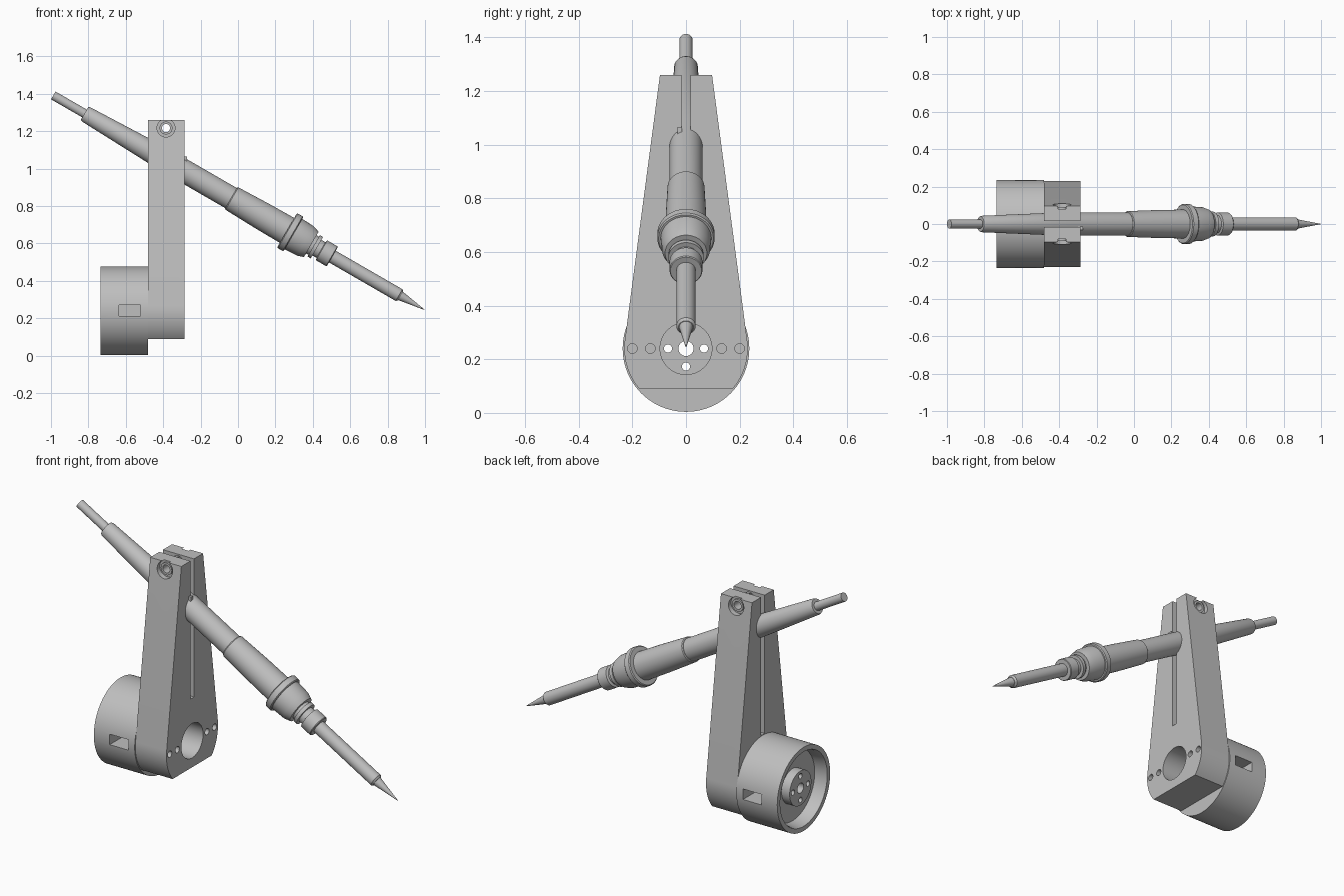
import bpy, bmesh, math
from mathutils import Matrix, Vector

if "Cube" in bpy.data.objects:
    bpy.data.objects.remove(bpy.data.objects["Cube"])

grey = bpy.data.materials.new("plain_grey")
grey.diffuse_color = (0.52, 0.52, 0.52, 1)
grey.use_nodes = True
grey.node_tree.nodes["Principled BSDF"].inputs["Base Color"].default_value = grey.diffuse_color


def make(name, bm, matrix=Matrix()):
    bmesh.ops.recalc_face_normals(bm, faces=bm.faces)
    me = bpy.data.meshes.new(name)
    bm.to_mesh(me)
    bm.free()
    me.transform(matrix)
    me.materials.append(grey)
    ob = bpy.data.objects.new(name, me)
    bpy.context.collection.objects.link(ob)
    return ob


def lathe(name, pts, matrix, closed=False, n=64):
    """Revolve (distance along axis, radius) points about local z."""
    bm = bmesh.new()
    rings = [[bm.verts.new((r * math.cos(2 * math.pi * i / n),
                            r * math.sin(2 * math.pi * i / n), t)) for i in range(n)]
             for t, r in pts]
    pairs = list(zip(rings, rings[1:]))
    if closed:
        pairs.append((rings[-1], rings[0]))
    else:
        bm.faces.new(rings[0])
        bm.faces.new(rings[-1])
    for a, b in pairs:
        for i in range(n):
            j = (i + 1) % n
            bm.faces.new((a[i], a[j], b[j], b[i]))
    return make(name, bm, matrix)


def box(name, lo, hi):
    bm = bmesh.new()
    bmesh.ops.create_cube(bm, size=1)
    lo, hi = Vector(lo), Vector(hi)
    for v in bm.verts:
        v.co = [(a + b) / 2 + c * (b - a) for a, b, c in zip(lo, hi, v.co)]
    return make(name, bm)


def along(axis, origin):
    rot = {'X': Matrix.Rotation(math.pi / 2, 4, 'Y'),
           'Y': Matrix.Rotation(-math.pi / 2, 4, 'X')}[axis]
    return Matrix.Translation(origin) @ rot


def rod(axis, origin, length, r):
    return lathe("cutter", [(0, r), (length, r)], along(axis, origin), n=32)


def cut(ob, cutters):
    bpy.context.view_layer.objects.active = ob
    for c in cutters:
        m = ob.modifiers.new("cut", 'BOOLEAN')
        m.operation, m.solver, m.object = 'DIFFERENCE', 'EXACT', c
        bpy.ops.object.modifier_apply(modifier=m.name)
        bpy.data.objects.remove(c)


CZ = 0.24  # height of the drum axis

# Bracket: tapered plate with a rounded, flat-cut foot
R = 0.23
a0, a1 = math.radians(7.5), -math.asin(0.15 / R)
side = [(0.097, 1.26)]
for i in range(13):
    a = a0 + (a1 - a0) * i / 12
    side.append((R * math.cos(a), CZ + R * math.sin(a)))
outline = side + [(-y, z) for y, z in reversed(side)]
bm = bmesh.new()
face = bm.faces.new([bm.verts.new((-0.48, y, z)) for y, z in outline])
ext = bmesh.ops.extrude_face_region(bm, geom=[face])
bmesh.ops.translate(bm, vec=(0.194, 0, 0),
                    verts=[g for g in ext['geom'] if isinstance(g, bmesh.types.BMVert)])
bracket = make("bracket", bm)
BX, BZ = -0.385, 1.217
cutters = [box("cutter", (-0.6, -0.016, 0.48), (-0.2, 0.016, 1.4)),
           rod('X', (-0.6, 0, CZ), 0.5, 0.097),
           rod('Y', (BX, -0.3, BZ), 0.6, 0.034),
           rod('Y', (BX, 0.08, BZ), 0.2, 0.048),
           rod('Y', (BX, -0.28, BZ), 0.2, 0.048)]
cutters += [rod('X', (-0.6, y, CZ), 0.5, 0.018) for y in (-0.2, -0.133, 0.133, 0.2)]
cut(bracket, cutters)

# Hollow clamp screw, one sleeve on each side of the slit
for name, y in (("clamp_screw_front", -0.09), ("clamp_screw_back", 0.03)):
    lathe(name, [(0, 0.022), (0, 0.0345), (0.06, 0.0345), (0.06, 0.022)],
          along('Y', (BX, y, BZ)), closed=True, n=32)

# Drum: cup with recessed floor, hub, bolt holes and side windows
drum = lathe("drum", [(0.02, 0.028), (0.02, 0.097), (0.07, 0.097), (0.07, 0.198),
                      (0.012, 0.205), (0, 0.21), (0, 0.236), (0.255, 0.236),
                      (0.255, 0.028)],
             along('X', (-0.735, 0, CZ)), closed=True, n=96)
cutters = [rod('X', (-0.8, 0.067 * math.cos(a), CZ + 0.067 * math.sin(a)), 0.5, 0.015)
           for a in (0, math.pi / 2, math.pi, -math.pi / 2)]
cutters += [box("cutter", (-0.637, y0, 0.213), (-0.52, y0 + 0.2, 0.272))
            for y0 in (-0.3, 0.1)]
cut(drum, cutters)

# Iron: parts revolved about one axis running from tip to cord
axis = Matrix.Translation((0.998, 0, 0.245)) @ Matrix.Rotation(math.radians(-60), 4, 'Y')
parts = {
    "iron_tip": [(0, 0.001), (0.158, 0.027)],
    "iron_barrel": [(0.148, 0.028), (0.158, 0.036), (0.6, 0.036)],
    "barrel_nut": [(0.57, 0.058), (0.574, 0.061), (0.636, 0.061), (0.64, 0.048),
                   (0.665, 0.048), (0.665, 0.066), (0.685, 0.066), (0.685, 0.056),
                   (0.72, 0.056)],
    "front_collar": [(0.70, 0.078), (0.735, 0.09), (0.82, 0.095)],
    "guard_ring": [(0.81, 0.102), (0.815, 0.107), (0.845, 0.107), (0.85, 0.102)],
    "front_grip": [(0.84, 0.077), (1.0, 0.075), (1.19, 0.069), (1.195, 0.065)],
    "rear_handle": [(1.18, 0.062), (1.6, 0.062), (2.09, 0.044), (2.10, 0.040)],
    "cord": [(2.08, 0.024), (2.293, 0.024)],
}
for name, pts in parts.items():
    lathe(name, pts, axis)

# Small key beside the slit where the handle leaves the bracket
box("handle_key", (-0.3, -0.032, 1.03), (-0.272, -0.014, 1.066))

# Smooth round surfaces, keep edges sharp
bpy.ops.object.select_all(action='DESELECT')
for ob in bpy.context.scene.objects:
    ob.select_set(True)
    bpy.context.view_layer.objects.active = ob
bpy.ops.object.shade_smooth_by_angle(angle=math.radians(25))
